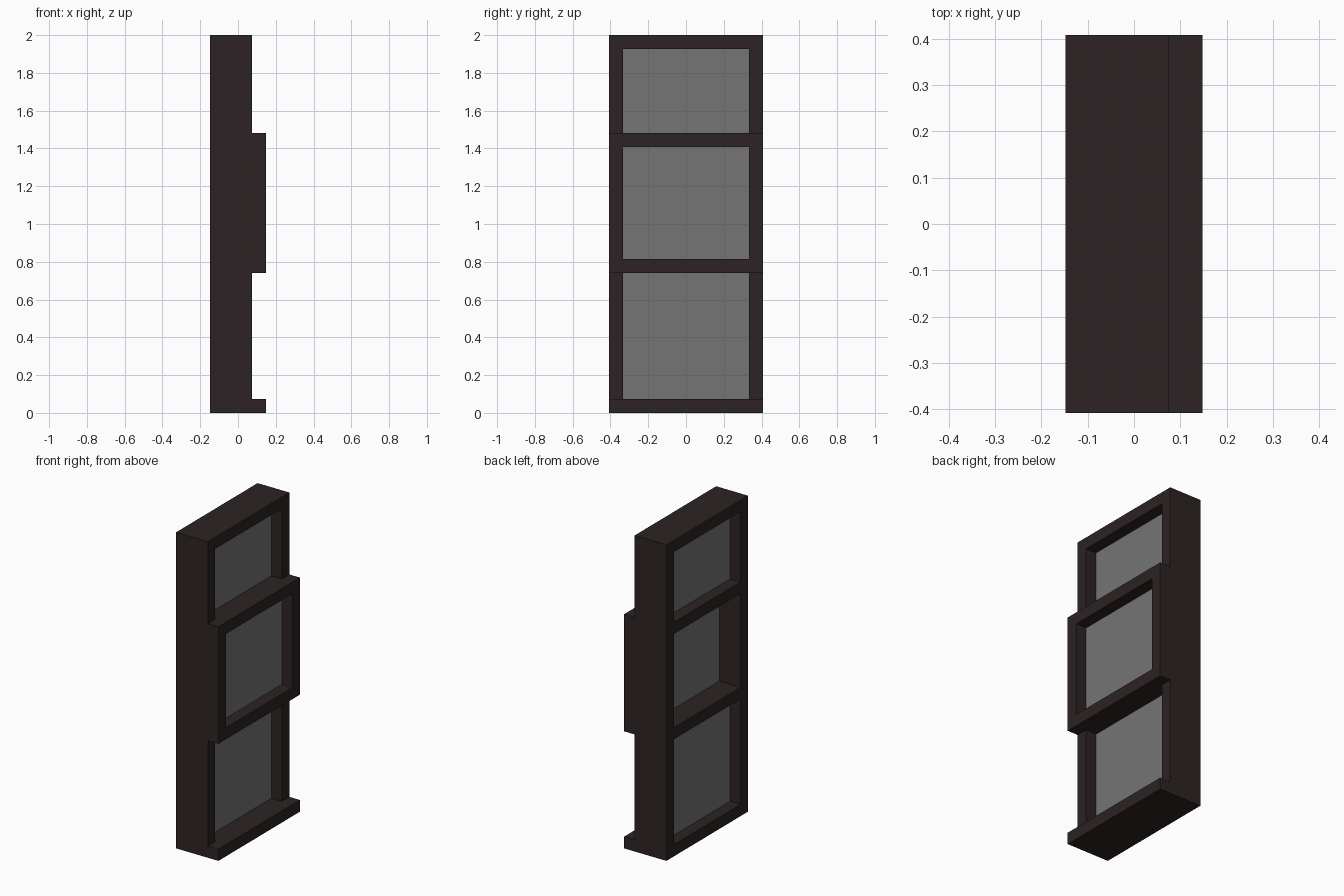
import bpy
import bmesh

cube = bpy.data.objects.get("Cube")
if cube:
    bpy.data.objects.remove(cube, do_unlink=True)

U = 2 / 27        # module: thickness of every frame member
HALF = 5.5        # half the frame width, in modules
INNER = HALF - 1  # half the opening width


def make_material(name, color):
    mat = bpy.data.materials.new(name)
    mat.use_nodes = True
    mat.diffuse_color = color
    mat.node_tree.nodes["Principled BSDF"].inputs["Base Color"].default_value = color
    return mat


wood = make_material("dark_brown_wood", (0.026, 0.017, 0.017, 1))
glass = make_material("grey_glass", (0.178, 0.178, 0.178, 1))


def extrude_profile(name, profile, y0, y1, mat):
    """Extrude an x-z profile, given in modules, from y0 to y1."""
    bm = bmesh.new()
    face = bm.faces.new([bm.verts.new((x * U, y0 * U, z * U)) for x, z in profile])
    result = bmesh.ops.extrude_face_region(bm, geom=[face])
    moved = [v for v in result["geom"] if isinstance(v, bmesh.types.BMVert)]
    bmesh.ops.translate(bm, verts=moved, vec=(0, (y1 - y0) * U, 0))
    bmesh.ops.recalc_face_normals(bm, faces=bm.faces)
    mesh = bpy.data.meshes.new(name)
    bm.to_mesh(mesh)
    bm.free()
    mesh.materials.append(mat)
    obj = bpy.data.objects.new(name, mesh)
    bpy.context.collection.objects.link(obj)
    return obj


def bar(name, x0, x1, z0, z1, mat):
    """Box spanning the opening between the two stiles."""
    return extrude_profile(name, [(x0, z0), (x1, z0), (x1, z1), (x0, z1)],
                           -INNER, INNER, mat)


# Stepped side stiles: the sill and the middle sash stand proud
stile = [(-2, 0), (2, 0), (2, 1), (1, 1), (1, 10), (2, 10),
         (2, 20), (1, 20), (1, 27), (-2, 27)]
extrude_profile("front_stile", stile, -HALF, -INNER, wood)
extrude_profile("back_stile", stile, INNER, HALF, wood)

# Cross rails
bar("sill", -2, 2, 0, 1, wood)
bar("lower_rail", -2, 2, 10, 11, wood)
bar("upper_rail", -2, 2, 19, 20, wood)
bar("top_rail", -2, 1, 26, 27, wood)

# Glass panes
bar("lower_pane", -1, 0, 1, 10, glass)
bar("middle_pane", 0, 1, 11, 19, glass)
bar("upper_pane", -1, 0, 20, 26, glass)
